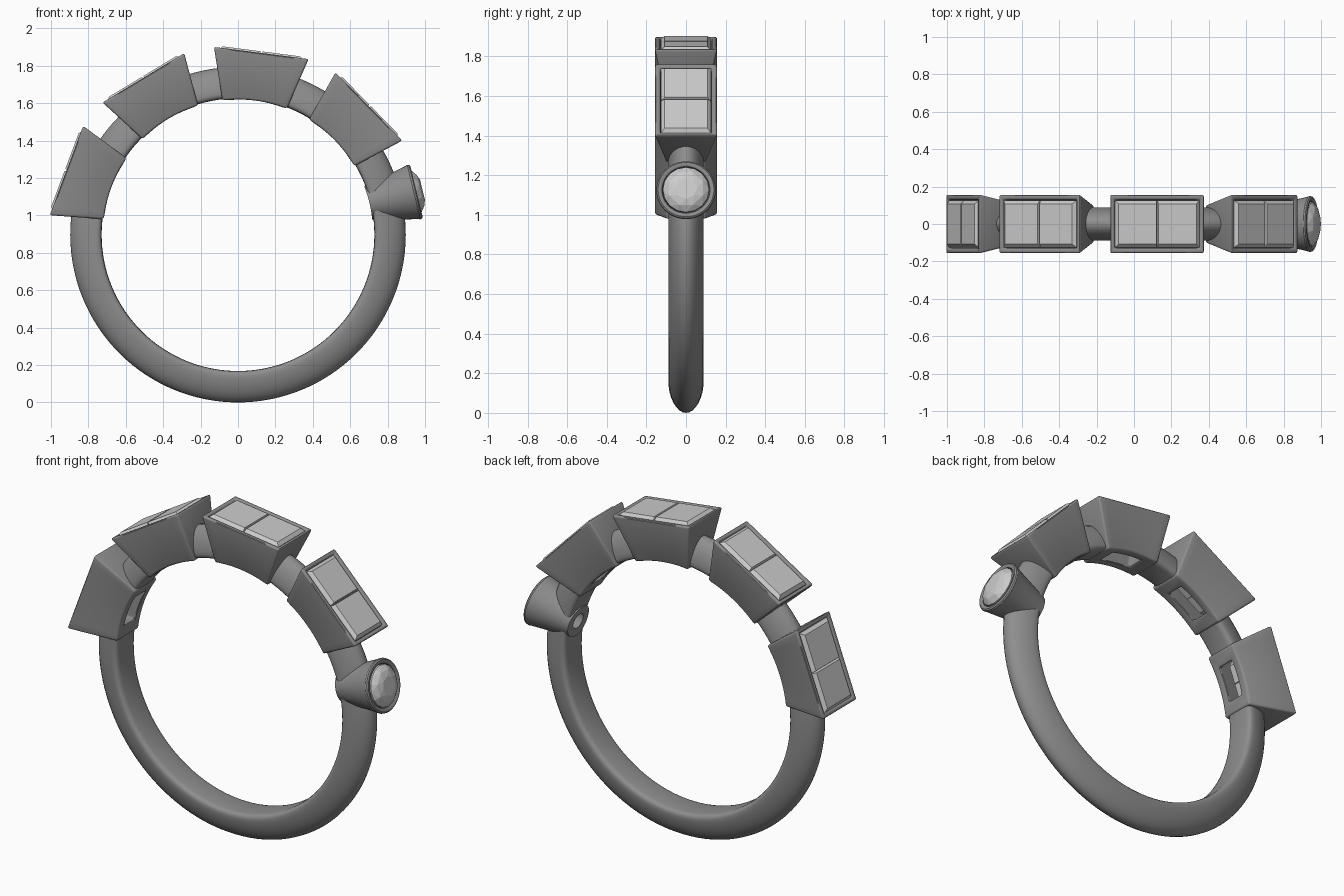
import bpy, bmesh, math
from math import sin, cos, pi, radians, sqrt

if "Cube" in bpy.data.objects:
    bpy.data.objects.remove(bpy.data.objects["Cube"])

CENTER_Z = 0.897
INNER_R = 0.723      # radius the undersides of the settings follow

metal = bpy.data.materials.new("dark_metal")
metal.diffuse_color = (0.27, 0.27, 0.27, 1)
metal.use_nodes = True
metal.node_tree.nodes["Principled BSDF"].inputs["Base Color"].default_value = metal.diffuse_color


def finish(name, bm, angle=0.0, smooth=None, mat=None):
    """Make an object; local z is the ring's radial direction at the given angle."""
    bmesh.ops.recalc_face_normals(bm, faces=bm.faces[:])
    mesh = bpy.data.meshes.new(name)
    bm.to_mesh(mesh)
    bm.free()
    if mat:
        mesh.materials.append(mat)
    ob = bpy.data.objects.new(name, mesh)
    bpy.context.collection.objects.link(ob)
    ob.location = (0, 0, CENTER_Z)
    ob.rotation_euler = (0, radians(angle), 0)
    if smooth:
        select(ob)
        bpy.ops.object.shade_smooth_by_angle(angle=radians(smooth))
    return ob


def select(ob):
    bpy.ops.object.select_all(action='DESELECT')
    ob.select_set(True)
    bpy.context.view_layer.objects.active = ob


def loft(rings):
    """Skin closed rings into a closed tube (last ring joins the first)."""
    bm = bmesh.new()
    vs = [[bm.verts.new(p) for p in ring] for ring in rings]
    n = len(vs[0])
    for i, a in enumerate(vs):
        b = vs[(i + 1) % len(vs)]
        for j in range(n):
            k = (j + 1) % n
            bm.faces.new((a[j], a[k], b[k], b[j]))
    return bm


def hull(points):
    bm = bmesh.new()
    for p in points:
        bm.verts.new(p)
    bmesh.ops.convex_hull(bm, input=bm.verts[:])
    bmesh.ops.dissolve_limit(bm, angle_limit=radians(1), verts=bm.verts[:], edges=bm.edges[:])
    return bm


def on_arc(x):
    return sqrt(INNER_R ** 2 - x ** 2)


def rect(hx, hy, z=None, n=1, cx=0):
    """Rectangle ring, long sides split in n; z=None follows the finger hole."""
    xs = [-hx + 2 * hx * i / n for i in range(n + 1)]
    pts = [(x, -hy) for x in xs] + [(x, hy) for x in reversed(xs)]
    return [(cx + x, y, on_arc(x) if z is None else z) for x, y in pts]


def circle(r, z=None, n=48, turn=0.0):
    pts = [(r * cos(2 * pi * (i + turn) / n), r * sin(2 * pi * (i + turn) / n)) for i in range(n)]
    return [(x, y, on_arc(x) if z is None else z) for x, y in pts]


def cut(ob, cutter):
    mod = ob.modifiers.new("cut", 'BOOLEAN')
    mod.operation, mod.solver, mod.object = 'DIFFERENCE', 'EXACT', cutter
    select(ob)
    bpy.ops.object.modifier_apply(modifier=mod.name)
    bpy.data.objects.remove(cutter)


# Band: slightly pointed D-shaped section swept round the finger
section = [(0.755 + 0.142 * max(cos(t), 0) ** 1.2, 0.088 * sin(t))
           for t in [pi * (i / 16 - 0.5) for i in range(17)]]
section += [(0.742, 0.085), (0.734, 0.077), (0.73, 0.06), (0.729, 0.0),
            (0.73, -0.06), (0.734, -0.077), (0.742, -0.085)]
N = 128
band = finish("band", loft([[(r * sin(2 * pi * i / N), y, r * cos(2 * pi * i / N))
                             for r, y in section] for i in range(N)]), mat=metal)

# Four tapered rectangular settings, each with two cut stones
for num, ang in enumerate((-69.5, -31.1, 7.3, 45.6), 1):
    cut(band, finish("cutter", hull(rect(0.075, 0.04, 0.65) + rect(0.232, 0.138, 0.955)), ang))
    box = finish(f"box_setting_{num}", loft([
        rect(0.174, 0.1, None, 10),
        rect(0.255, 0.158, 0.979, 10),
        rect(0.231, 0.130, 0.979, 10),
        rect(0.228, 0.127, 0.955, 10),
        rect(0.095, 0.048, None, 10)]), ang, mat=metal)
    bev = box.modifiers.new("soft_edges", 'BEVEL')
    bev.width, bev.segments, bev.limit_method = 0.011, 3, 'ANGLE'
    bev.angle_limit = radians(40)
    select(box)
    bpy.ops.object.modifier_apply(modifier=bev.name)
    bpy.ops.object.shade_smooth_by_angle(angle=radians(35))
    for side in (-1, 1):
        cx = side * 0.1145
        finish(f"square_stone_{num}_{'left' if side < 0 else 'right'}", hull(
            rect(0.102, 0.108, 0.988, 1, side * 0.108) + rect(0.113, 0.126, 0.970, 1, cx)
            + rect(0.113, 0.126, 0.955, 1, cx) + rect(0.05, 0.045, 0.79, 1, side * 0.052)), ang)

# Round conical setting with a faceted round stone
ANG = 76.4
cut(band, finish("cutter", hull(circle(0.05, 0.65) + circle(0.115, 0.95)), ANG))
finish("round_setting", loft([
    circle(0.094), circle(0.146, 0.958), circle(0.150, 0.967), circle(0.148, 0.976),
    circle(0.141, 0.982), circle(0.130, 0.982), circle(0.121, 0.976), circle(0.118, 0.955),
    circle(0.045)]), ANG, 35, metal)
finish("round_stone", hull(
    circle(0.055, 1.015, 8) + circle(0.092, 1.004, 8, 0.5) + circle(0.117, 0.98, 16)
    + circle(0.117, 0.962, 16) + circle(0.02, 0.80, 8)), ANG)

select(band)
bpy.ops.object.shade_smooth_by_angle(angle=radians(50))
